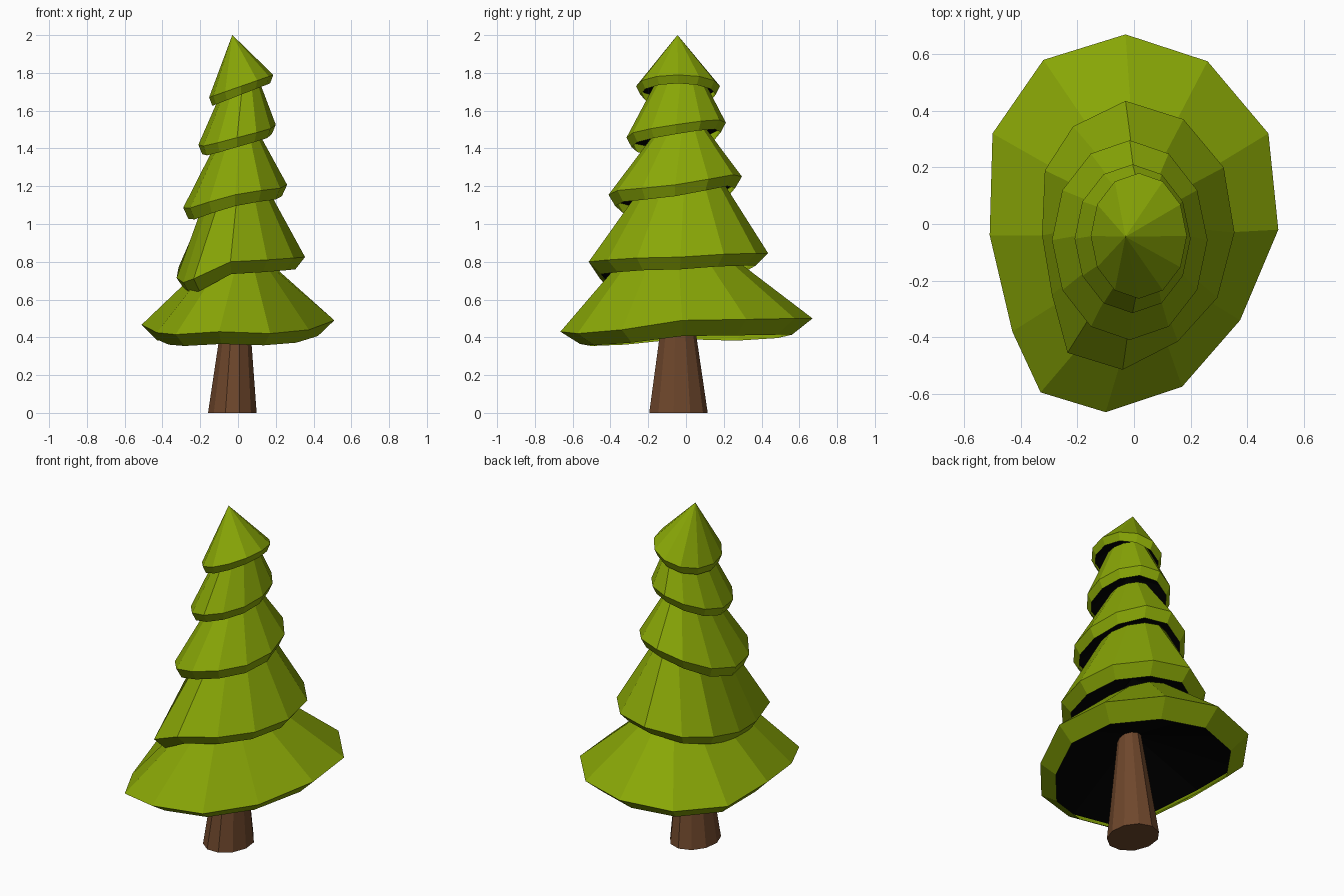
import bpy, math
from mathutils import Vector

if "Cube" in bpy.data.objects:
    bpy.data.objects.remove(bpy.data.objects["Cube"])

N = 12


def material(name, rgb):
    m = bpy.data.materials.new(name)
    m.diffuse_color = (*rgb, 1)
    m.use_nodes = True
    m.node_tree.nodes["Principled BSDF"].inputs["Base Color"].default_value = m.diffuse_color
    return m


leaf = material("leaf green", (0.25, 0.385, 0.002))
shade = material("underside black", (0, 0, 0))
bark = material("bark brown", (0.157, 0.063, 0.025))


def ellipse(cx, cy, rx, ry, n=N):
    # Starts at the back (+y) and runs clockwise seen from above
    return [(cx + rx * math.sin(i * math.tau / n), cy + ry * math.cos(i * math.tau / n))
            for i in range(n)]


def loft(name, loops, mat, cap_first=False, cap_last=False):
    n = len(loops[0])
    verts = [v for loop in loops for v in loop]
    faces = []
    for k in range(len(loops) - 1):
        for i in range(n):
            j = (i + 1) % n
            faces.append((k * n + i, (k + 1) * n + i, (k + 1) * n + j, k * n + j))
    if cap_first:
        faces.append(tuple(range(n)))
    if cap_last:
        faces.append(tuple((len(loops) - 1) * n + i for i in reversed(range(n))))
    me = bpy.data.meshes.new(name)
    me.from_pydata(verts, [], faces)
    me.materials.append(mat)
    ob = bpy.data.objects.new(name, me)
    bpy.context.collection.objects.link(ob)
    return ob


def tier(name, rim, top, inset, drop, level=0.0):
    # Sloped skirt, folded lip and dark hollow underside
    rim = [Vector(p) for p in rim]
    top = [Vector(p) for p in top]
    mid = sum(rim, Vector()) / N
    lip = []
    for p in rim:
        q = p + (mid - p) * inset
        q.z = p.z - drop - level * (p.z - mid.z)
        lip.append(q)
    loft(name, [lip, rim, top], leaf)
    # Underside starts inside the fold so that it never crosses the lip
    under = []
    for p, q in zip(rim, lip):
        r = p.lerp(q, 0.12)
        under.append(r + Vector((mid.x - r.x, mid.y - r.y, 0)) * 0.05)
    tmid = sum(top, Vector()) / N
    peak = mid.lerp(tmid, 0.45)
    under_top = [peak + (p - mid) * Vector((1, 1, 0)).length * 0.01 for p in rim]
    for v in under_top:
        v.z = peak.z
    loft(name + "_underside", [under, under_top], shade, cap_last=True)


def flat(ring, z):
    return [(x, y, z) for x, y in ring]


# Lowest tier: uneven outline and wavy rim
outline = [(-.03, .67), (.26, .575), (.475, .32), (.51, -.02), (.375, -.34), (.17, -.575),
           (-.10, -.665), (-.33, -.595), (-.43, -.38), (-.51, -.04), (-.50, .32), (-.32, .58)]
heights = [.50, .50, .495, .49, .44, .42, .43, .415, .425, .467, .455, .475]
tier("lowest_tier", [(x, y, z) for (x, y), z in zip(outline, heights)],
     flat(ellipse(0, -.04, .14, .29), .82), .16, .074, .3)

# Second tier: rim dips at the front left
outline = [(-.03, .435), (.175, .37), (.317, .20), (.355, -.03), (.295, -.26), (.155, -.415),
           (-.04, -.515), (-.235, -.455), (-.29, -.25), (-.325, -.04), (-.315, .19), (-.215, .345)]
heights = [.845, .845, .84, .825, .82, .81, .80, .71, .69, .715, .77, .80]
tier("second_tier", [(x, y, z) for (x, y), z in zip(outline, heights)],
     flat(ellipse(0, -.01, .15, .22), 1.2), .14, .065)

# Upper tiers: tilted elliptical rims, slightly bowed down at the sides
# name, rim ellipse, rim height, tilt in x and y, bow, top ellipse, top height, inset, drop
upper = [
    ("third_tier", (-.015, -.057, .275, .353), 1.175, .22, .136, .028, (.01, -.02, .09, .13), 1.5, .10, .06),
    ("fourth_tier", (-.005, -.052, .205, .263), 1.485, .26, .15, .012, (.025, -.03, .09, .13), 1.75, .10, .05),
    ("top_tier", (.017, -.042, .17, .222), 1.73, .35, 0, 0, (-.03, -.045, .0005, .0005), 2.0, .10, .045),
]
for name, e, z, tx, ty, bow, te, tz, inset, drop in upper:
    rim = [(x, y, z + tx * (x - e[0]) + ty * (y - e[1]) + bow * math.cos(2 * i * math.tau / N))
           for i, (x, y) in enumerate(ellipse(*e))]
    tier(name, rim, flat(ellipse(*te), tz), inset, drop)

# Tapered trunk
loft("trunk", [flat(ellipse(-.03, -.043, .13, .158, 11), 0),
               flat(ellipse(-.006, -.045, .059, .067, 11), .63)], bark, True, True)
